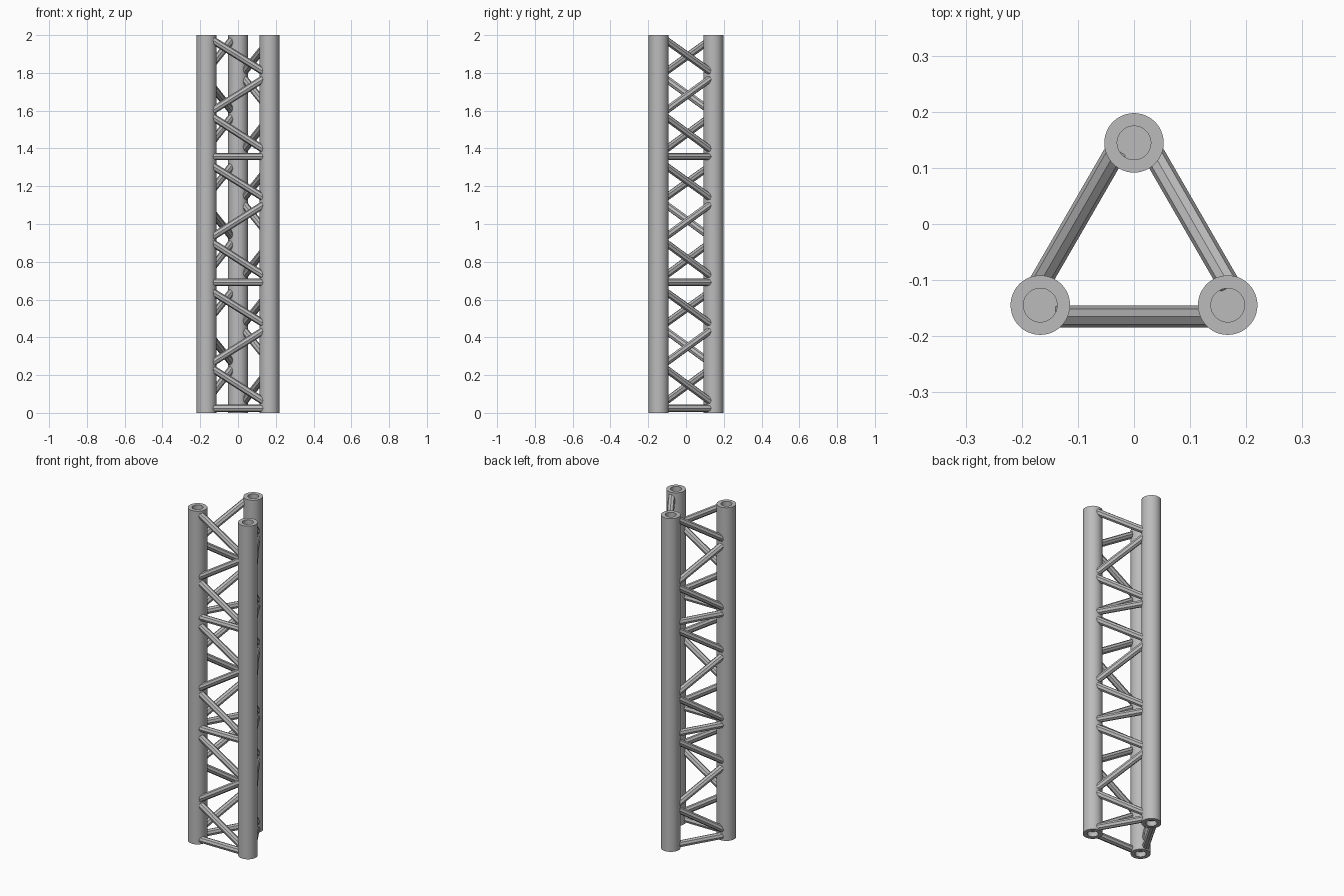
import bpy, math
from mathutils import Vector, Matrix

cube = bpy.data.objects.get("Cube")
if cube:
    bpy.data.objects.remove(cube)

HEIGHT = 2.0
TUBE_R, BORE_R, BORE_DEPTH = 0.053, 0.03, 0.03
ROD_R, ROD_OFFSET, ROD_REACH = 0.0197, 0.0205, 0.137
BAY = HEIGHT / 3

metal = bpy.data.materials.new("grey_aluminium")
metal.use_nodes = True
grey = (0.5, 0.5, 0.5, 1)
metal.diffuse_color = grey
metal.node_tree.nodes["Principled BSDF"].inputs["Base Color"].default_value = grey


def lathe(name, profile, sides, matrix, phase=0.0, smooth=False):
    """Spin a (radius, height) profile round z; both ends are closed with caps."""
    verts, faces = [], []
    for r, z in profile:
        for i in range(sides):
            a = phase + math.tau * i / sides
            verts.append((r * math.cos(a), r * math.sin(a), z))
    for k in range(len(profile) - 1):
        for i in range(sides):
            j = (i + 1) % sides
            faces.append((k * sides + i, k * sides + j,
                          (k + 1) * sides + j, (k + 1) * sides + i))
    last = (len(profile) - 1) * sides
    faces.append(tuple(reversed(range(sides))))
    faces.append(tuple(range(last, last + sides)))
    mesh = bpy.data.meshes.new(name)
    mesh.from_pydata(verts, [], faces)
    mesh.materials.append(metal)
    obj = bpy.data.objects.new(name, mesh)
    obj.matrix_world = matrix
    bpy.context.collection.objects.link(obj)
    if smooth:
        bpy.ops.object.select_all(action='DESELECT')
        obj.select_set(True)
        bpy.context.view_layer.objects.active = obj
        bpy.ops.object.shade_smooth_by_angle(angle=math.radians(30))
    return obj


def rod(name, start, end, outward):
    """Eight-sided bar with one edge pointing along the outward direction."""
    z = (end - start).normalized()
    x = outward.normalized()
    y = z.cross(x)
    turn = Matrix((x, y, z)).transposed().to_4x4()
    lathe(name, [(ROD_R, 0), (ROD_R, (end - start).length)], 8,
          Matrix.Translation(start) @ turn)


# Main tubes, with a recessed bore at each end
corners = {
    "front_right": Vector((-0.167, -0.1446, 0)),
    "front_left": Vector((0.167, -0.1446, 0)),
    "back": Vector((0, 0.1446, 0)),
}
tube_profile = [
    (BORE_R, BORE_DEPTH), (BORE_R, 0), (TUBE_R, 0),
    (TUBE_R, HEIGHT), (BORE_R, HEIGHT), (BORE_R, HEIGHT - BORE_DEPTH),
]
for label, spot in corners.items():
    lathe(label + "_tube", tube_profile, 48, Matrix.Translation(spot), smooth=True)

# Bracing: the same zigzag on each face, set towards the outside
faces = [("front", "front_right", "front_left"),
         ("left", "front_left", "back"),
         ("right", "back", "front_right")]
# Each bar: name, height at the first tube, height at the second tube
bars = [("crossbar", 0.024, 0.024), ("lower_diagonal", 0.235, 0.06),
        ("middle_diagonal", 0.265, 0.437), ("upper_diagonal", 0.642, 0.472)]
for side, first, second in faces:
    a, b = corners[first], corners[second]
    along = (b - a).normalized()
    outward = along.cross(Vector((0, 0, 1)))
    middle = (a + b) / 2 + outward * ROD_OFFSET
    for bay in range(3):
        for kind, z0, z1 in bars:
            lift = Vector((0, 0, bay * BAY))
            start = middle - along * ROD_REACH + lift + Vector((0, 0, z0))
            end = middle + along * ROD_REACH + lift + Vector((0, 0, z1))
            rod(f"{side}_{kind}_{bay + 1}", start, end, outward)
